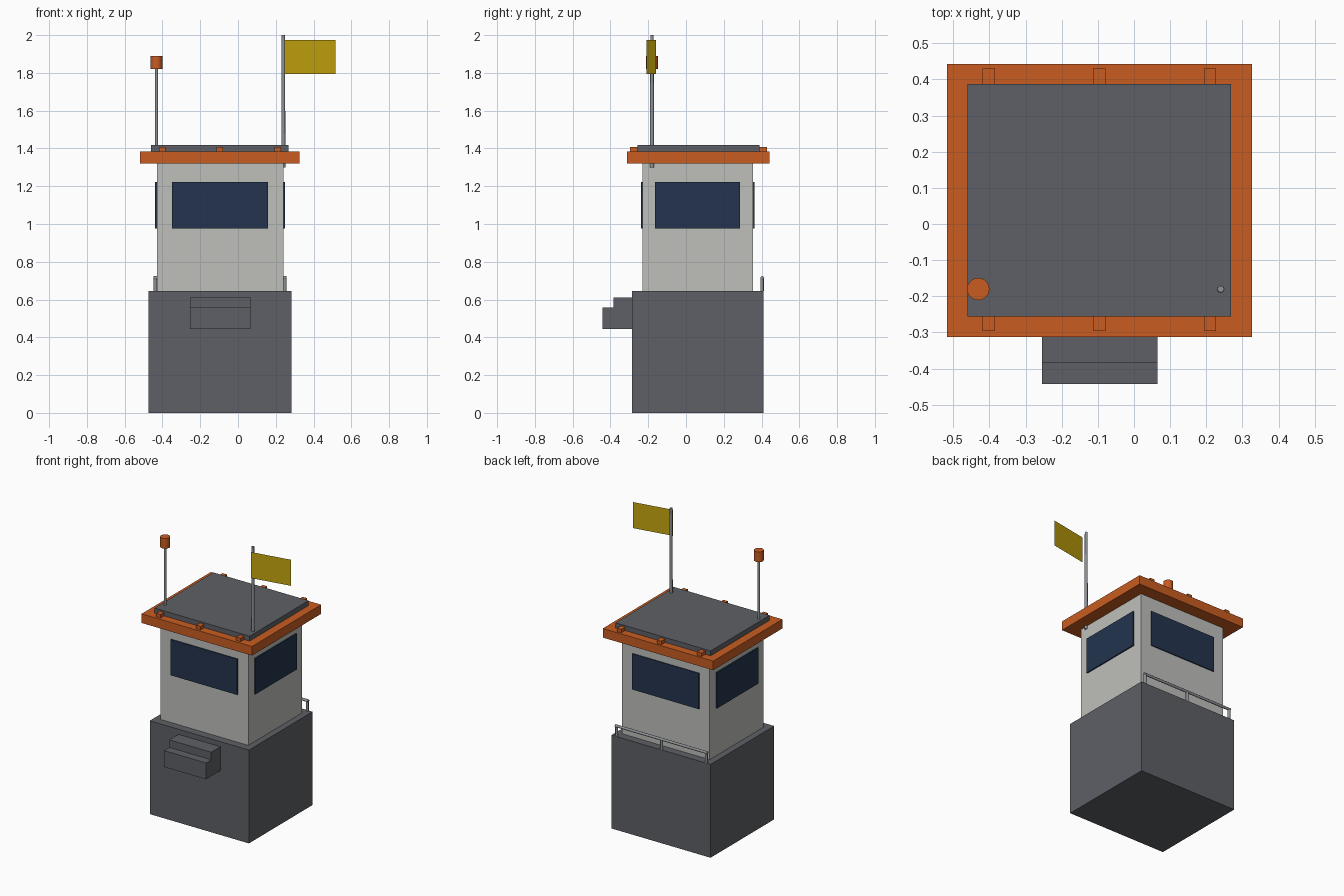
import bpy
import math
from mathutils import Vector

default = bpy.data.objects.get("Cube")
if default:
    bpy.data.objects.remove(default, do_unlink=True)


def material(name, r, g, b):
    m = bpy.data.materials.new(name)
    m.use_nodes = True
    m.diffuse_color = (r, g, b, 1)
    m.node_tree.nodes["Principled BSDF"].inputs["Base Color"].default_value = (r, g, b, 1)
    return m


dark_grey = material("dark grey", 0.112, 0.117, 0.133)
off_white = material("off white", 0.52, 0.53, 0.50)
orange = material("orange", 0.578, 0.107, 0.015)
navy = material("navy glass", 0.017, 0.034, 0.076)
yellow = material("flag yellow", 0.55, 0.37, 0.004)
steel = material("steel", 0.27, 0.29, 0.31)


def box(name, x, y, z, mat):
    """Box given by its (min, max) range on each axis."""
    ranges = (x, y, z)
    bpy.ops.mesh.primitive_cube_add(size=1, location=[(a + b) / 2 for a, b in ranges])
    o = bpy.context.object
    o.name = name
    o.scale = [b - a for a, b in ranges]
    bpy.ops.object.transform_apply(location=False, rotation=False, scale=True)
    o.data.materials.append(mat)
    return o


def rod(name, start, end, r1, mat, r2=None, sides=12):
    """Round bar between two points, optionally tapered."""
    a, b = Vector(start), Vector(end)
    bpy.ops.mesh.primitive_cone_add(
        vertices=sides, radius1=r1, radius2=r1 if r2 is None else r2,
        depth=(b - a).length, location=(a + b) / 2,
        rotation=(b - a).to_track_quat('Z', 'Y').to_euler())
    o = bpy.context.object
    o.name = name
    o.data.materials.append(mat)
    bpy.ops.object.shade_smooth_by_angle(angle=math.radians(40))
    return o


# Base and cabin
box("base", (-0.475, 0.283), (-0.285, 0.41), (0, 0.645), dark_grey)
box("cabin", (-0.43, 0.24), (-0.23, 0.355), (0.645, 1.32), off_white)

# Stepped ledge on the front
box("ledge_lower", (-0.255, 0.065), (-0.443, -0.285), (0.445, 0.558), dark_grey)
box("ledge_upper", (-0.255, 0.065), (-0.385, -0.285), (0.558, 0.61), dark_grey)

# Windows on all four walls
glass_z = (0.975, 1.222)
for name, y in (("front", (-0.238, -0.23)), ("back", (0.355, 0.362))):
    box(name + "_window", (-0.35, 0.16), y, glass_z, navy)
for name, x in (("right", (-0.439, -0.43)), ("left", (0.24, 0.249))):
    box(name + "_window", x, (-0.165, 0.287), glass_z, navy)

# Roof with raised panel and small edge blocks
box("roof", (-0.518, 0.326), (-0.313, 0.443), (1.32, 1.383), orange)
box("roof_panel", (-0.46, 0.268), (-0.256, 0.388), (1.383, 1.417), dark_grey)
for i, x in enumerate((-0.402, -0.096, 0.21)):
    for side, y in (("front", (-0.296, -0.25)), ("back", (0.382, 0.43))):
        box(f"{side}_roof_block_{i + 1}", (x - 0.017, x + 0.017), y, (1.383, 1.407), orange)

# Railing along the back
rail_y, rail_z = 0.403, 0.715
posts = (-0.438, -0.096, 0.248)
for i, x in enumerate(posts):
    rod(f"rail_post_{i + 1}", (x, rail_y, 0.645), (x, rail_y, rail_z), 0.009, steel)
rod("top_rail", (posts[0] - 0.009, rail_y, rail_z), (posts[-1] + 0.009, rail_y, rail_z), 0.009, steel)

# Lamp on its mast
rod("lamp_mast", (-0.431, -0.18, 1.383), (-0.431, -0.18, 1.83), 0.008, steel)
rod("lamp", (-0.431, -0.18, 1.82), (-0.431, -0.18, 1.89), 0.031, orange, sides=20)

# Flag pole and flag
rod("flag_pole", (0.24, -0.18, 1.30), (0.24, -0.18, 2.0), 0.011, steel, r2=0.009)
flag_mesh = bpy.data.meshes.new("flag")
near, far = (0.245, -0.21), (0.517, -0.16)
flag_mesh.from_pydata([(*near, 1.795), (*far, 1.795), (*far, 1.975), (*near, 1.975)],
                      [], [(0, 1, 2, 3)])
flag_mesh.materials.append(yellow)
bpy.context.collection.objects.link(bpy.data.objects.new("flag", flag_mesh))
